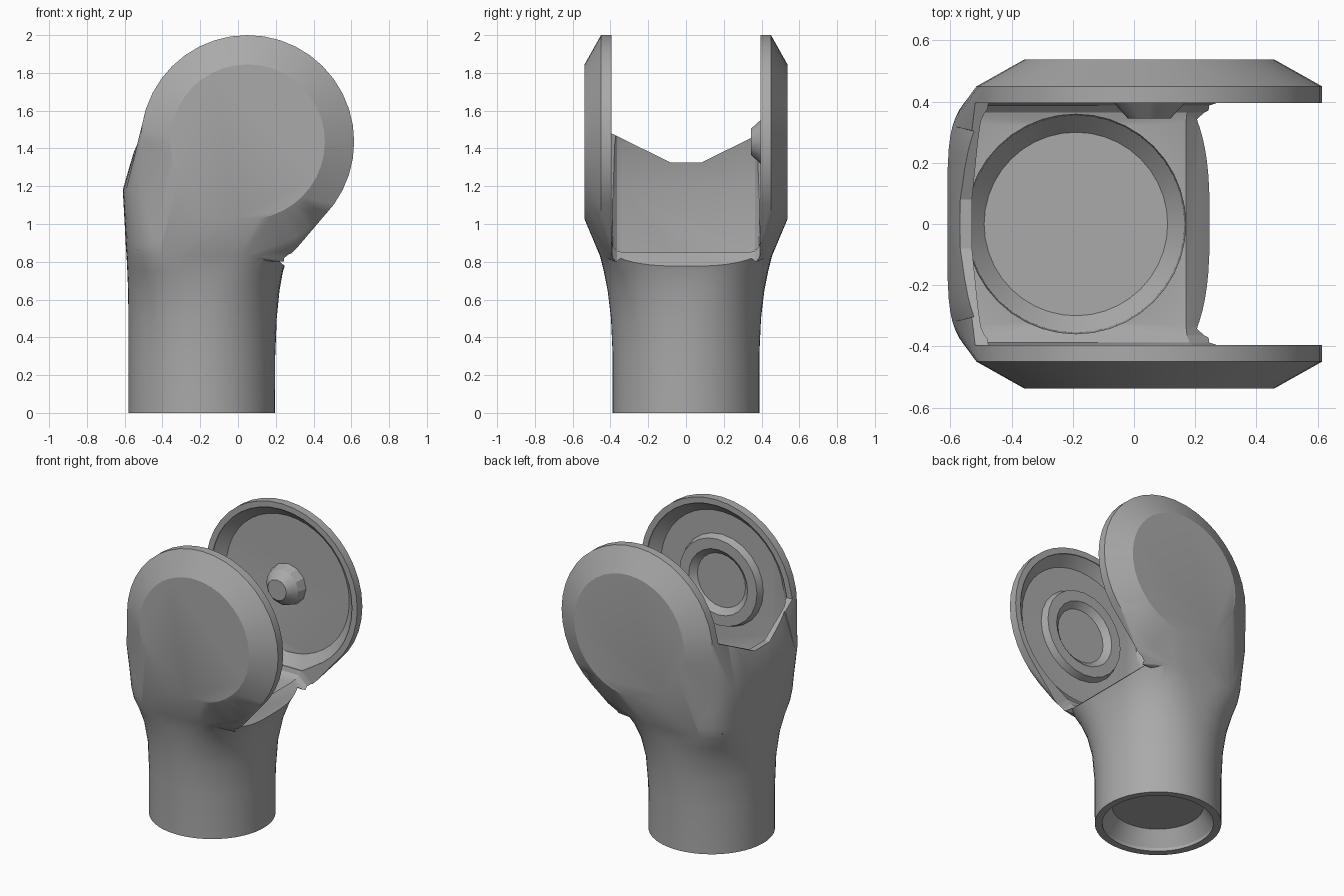
import bpy, bmesh, math
from mathutils import Vector, Matrix

old = bpy.data.objects.get("Cube")
if old:
    bpy.data.objects.remove(old, do_unlink=True)

grey = bpy.data.materials.new("plain grey")
grey.use_nodes = True
grey.diffuse_color = (0.4, 0.4, 0.4, 1)
grey.node_tree.nodes["Principled BSDF"].inputs["Base Color"].default_value = (0.4, 0.4, 0.4, 1)

TUBE_X = -0.19
HUB = Vector((0.05, 0, 1.435))
GAP = 0.395


def make(name, bm):
    bmesh.ops.recalc_face_normals(bm, faces=bm.faces[:])
    mesh = bpy.data.meshes.new(name)
    bm.to_mesh(mesh)
    bm.free()
    mesh.materials.append(grey)
    ob = bpy.data.objects.new(name, mesh)
    bpy.context.collection.objects.link(ob)
    return ob


def loft(name, rings):
    """Skin a stack of closed rings and cap both ends."""
    bm = bmesh.new()
    loops = [[bm.verts.new(p) for p in ring] for ring in rings]
    n = len(loops[0])
    for a, b in zip(loops, loops[1:]):
        for i in range(n):
            j = (i + 1) % n
            bm.faces.new((a[i], a[j], b[j], b[i]))
    bm.faces.new(loops[0])
    bm.faces.new(loops[-1])
    return make(name, bm)


def hull(name, points):
    """Closed convex skin around a set of points."""
    bm = bmesh.new()
    for p in points:
        bm.verts.new(p)
    bmesh.ops.convex_hull(bm, input=bm.verts[:])
    bmesh.ops.delete(bm, geom=[v for v in bm.verts if not v.link_faces], context='VERTS')
    bmesh.ops.dissolve_limit(bm, angle_limit=.005, verts=bm.verts[:], edges=bm.edges[:])
    return make(name, bm)


def circle(r, h, n=40):
    return [Vector((r * math.cos(2 * math.pi * i / n), r * math.sin(2 * math.pi * i / n), h))
            for i in range(n)]


def upright(name, profile, n=40):
    """Turned part standing on the tube axis; profile is (radius, z)."""
    return loft(name, [[p + Vector((TUBE_X, 0, 0)) for p in circle(r, z, n)] for r, z in profile])


def hub_rings(profile, side, n=40):
    """Circles round the hub axis; profile is (radius, distance from the middle)."""
    turn = Matrix.Rotation(-side * math.pi / 2, 3, 'X')
    return [[turn @ p + HUB for p in circle(r, d, n)] for r, d in profile]


def squarish(z, x0, x1, hy, power, n=64):
    """Level superellipse section of the arm."""
    ring = []
    for i in range(n):
        c, s = math.cos(2 * math.pi * i / n), math.sin(2 * math.pi * i / n)
        x = math.copysign(abs(c) ** (2 / power), c)
        y = math.copysign(abs(s) ** (2 / power), s)
        ring.append(Vector(((x0 + x1) / 2 + x * (x1 - x0) / 2, y * hy, z)))
    return ring


def combine(target, tool, operation):
    mod = target.modifiers.new("combine", 'BOOLEAN')
    mod.operation = operation
    mod.solver = 'EXACT'
    mod.object = tool
    bpy.context.view_layer.objects.active = target
    bpy.ops.object.modifier_apply(modifier=mod.name)
    bpy.data.objects.remove(tool, do_unlink=True)


# Arm body: round tube swelling into a squarish yoke (z, x min, x max, half depth, squareness)
neck = (.83, -.59, .265, .455, 3.6)
shoulder = (1.18, -.61, .45, .47, 5)
sections = [
    (0, -.58, .195, .388, 2), (.3, -.58, .197, .388, 2), (.5, -.58, .205, .397, 2.1),
    (.65, -.582, .22, .415, 2.4), (.75, -.586, .238, .435, 2.9), neck,
    (.9, -.595, .3, .465, 3.9), (1.0, -.6, .38, .47, 4.2),
    shoulder, (1.4, -.547, .43, .46, 5), (1.6, -.485, .4, .44, 5)]
body = loft("yoke_arm", [squarish(*s) for s in sections])

# Chamfered round cheeks, drawn down into the neck and back to the shoulder
for side in (-1, 1):
    points = sum(hub_rings([(.565, .3), (.565, .45), (.41, .537)], side), [])
    points += [p for p in squarish(*neck) if p.y * side > .3]
    points += [p for p in squarish(*shoulder) if p.y * side > .3 and p.x < -.3]
    points += [Vector((.25, side * .37, .8)), Vector((.3, side * .41, .87))]
    combine(body, hull("cheek", points), 'UNION')

# Slot between the cheeks, with a sloping lip and softened lower and rear corners
slot_side = [(-.54, .85), (.17, .85), (.26, .765), (1, .765), (1, 2.3), (-.25, 2.3), (-.51, 1.42), (-.56, 1.18)]
slot = loft("slot_cutter", [[Vector((x, y, z)) for x, z in slot_side] for y in (-GAP, GAP)])
bm = bmesh.new()
bm.from_mesh(slot.data)
soft = [e for e in bm.edges if abs(e.verts[0].co.y - e.verts[1].co.y) < .01
        and (max(v.co.z for v in e.verts) < .9 or max(v.co.x for v in e.verts) < -.2)]
bmesh.ops.bevel(bm, geom=soft, offset=.06, segments=3, profile=.5, affect='EDGES')
bm.to_mesh(slot.data)
bm.free()
combine(body, slot, 'DIFFERENCE')

# Dipped top edge of the rear web
dip = [(-GAP, 1.48), (-.08, 1.325), (.08, 1.325), (GAP, 1.48), (GAP, 2.3), (-GAP, 2.3)]
web = loft("web_cutter", [[Vector((x, y, z)) for y, z in dip] for x in (-1, 1)])
combine(body, web, 'DIFFERENCE')

# Hollow tube with a thin floor, recessed from below
combine(body, upright("bore_cutter", [(.3, .16), (.355, .22), (.36, 1.0)]), 'DIFFERENCE')
combine(body, upright("socket_cutter", [(.345, -.1), (.34, .02), (.28, .12)]), 'DIFFERENCE')

# Dished inner faces of the cheeks, running down towards the neck
for side in (-1, 1):
    points = sum(hub_rings([(.53, .35), (.525, .4), (.46, .46)], side), [])
    points += [Vector((x, side * d, z)) for x, z in [(-.5, .95), (.2, .91), (-.53, 1.18)]
               for d in (.35, .4)]
    combine(body, hull("dish_cutter", points), 'DIFFERENCE')

# Pivot knob on the back cheek, pivot ring on the front cheek
knob = loft("pivot_knob", hub_rings([(.14, .47), (.12, .4), (.07, .345)], 1, 12))
ring = loft("pivot_ring", hub_rings([(.31, .47), (.29, .415), (.22, .415), (.18, .45)], -1, 24))

for ob in (body, knob, ring):
    bpy.ops.object.select_all(action='DESELECT')
    ob.select_set(True)
    bpy.context.view_layer.objects.active = ob
    bpy.ops.object.shade_smooth_by_angle(angle=math.radians(25))
